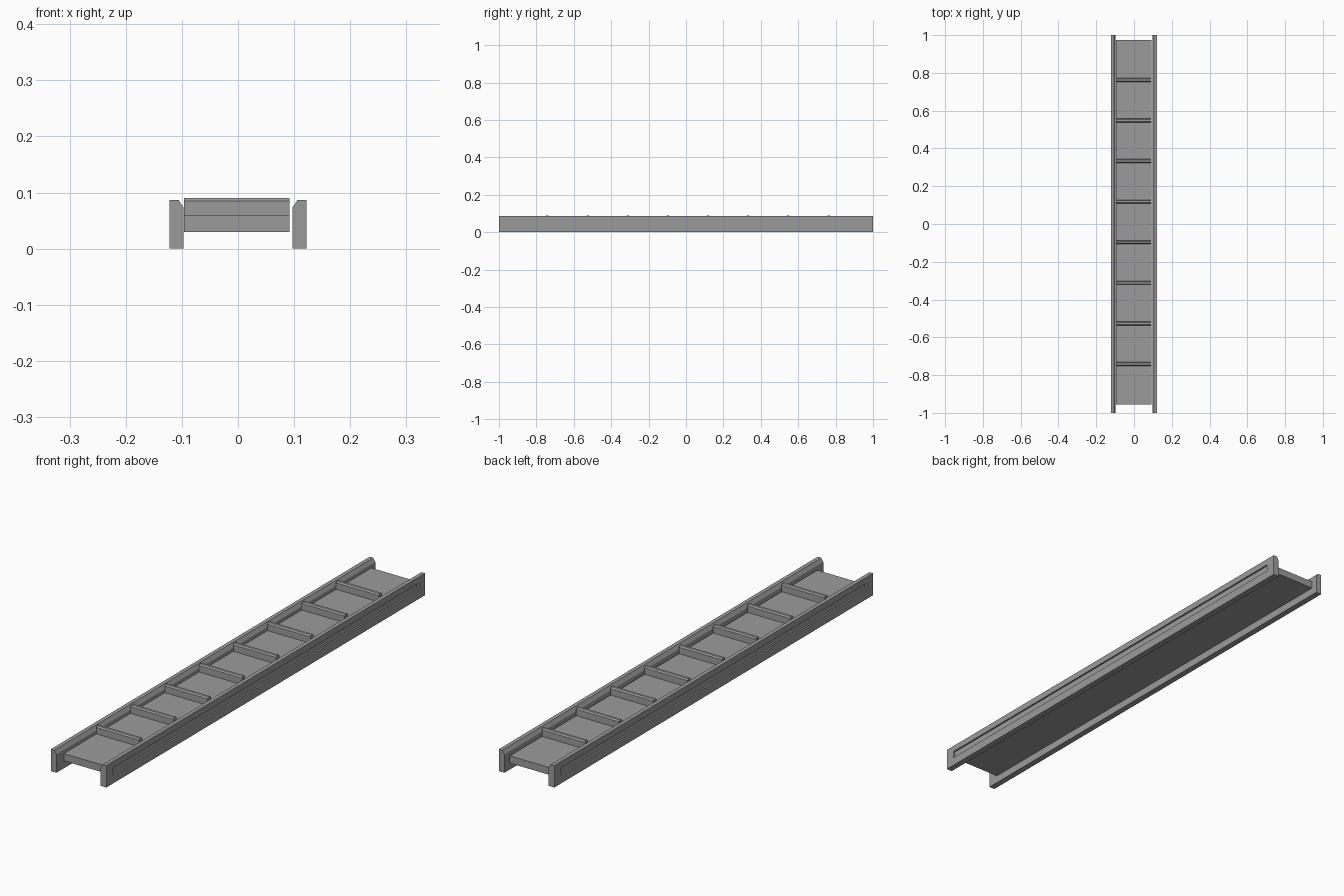
import bpy
import bmesh

cube = bpy.data.objects.get("Cube")
if cube:
    bpy.data.objects.remove(cube, do_unlink=True)

# One plain grey finish for every part
GREY = (0.33, 0.33, 0.33, 1.0)
metal = bpy.data.materials.new("grey metal")
metal.use_nodes = True
metal.diffuse_color = GREY
metal.node_tree.nodes["Principled BSDF"].inputs["Base Color"].default_value = GREY


def prism(points, offset):
    """Sweep a closed outline along a vector."""
    bm = bmesh.new()
    face = bm.faces.new([bm.verts.new(p) for p in points])
    swept = bmesh.ops.extrude_face_region(bm, geom=[face], use_keep_orig=True)
    verts = [g for g in swept["geom"] if isinstance(g, bmesh.types.BMVert)]
    bmesh.ops.translate(bm, verts=verts, vec=offset)
    bmesh.ops.recalc_face_normals(bm, faces=bm.faces[:])
    return bm


def finish(bm, name):
    bmesh.ops.recalc_face_normals(bm, faces=bm.faces[:])
    mesh = bpy.data.meshes.new(name)
    bm.to_mesh(mesh)
    bm.free()
    mesh.materials.append(metal)
    obj = bpy.data.objects.new(name, mesh)
    bpy.context.collection.objects.link(obj)
    return obj


# Side rails: inner top edge bevelled, long closed slot on the outer face
OUTER, INNER, RAIL_TOP = 0.122, 0.097, 0.087
SLOT_LOW, SLOT_HIGH, SLOT_END, SLOT_DEPTH = 0.034, 0.062, 0.96, 0.007


def rail(side, name):
    outline = [(OUTER, 0), (OUTER, RAIL_TOP), (0.106, RAIL_TOP), (INNER, 0.073), (INNER, 0)]
    bm = prism([(side * x, -1, z) for x, z in outline], (0, 2, 0))
    outside = [f for f in bm.faces if f.normal.x * side > 0.99]
    cuts = [((0, 0, SLOT_LOW), (0, 0, 1)), ((0, 0, SLOT_HIGH), (0, 0, 1)),
            ((0, -SLOT_END, 0), (0, 1, 0)), ((0, SLOT_END, 0), (0, 1, 0))]
    for co, normal in cuts:
        outside = [f for f in bm.faces if f.normal.x * side > 0.99]
        geom = set(outside)
        for f in outside:
            geom.update(f.edges)
            geom.update(f.verts)
        bmesh.ops.bisect_plane(bm, geom=list(geom), plane_co=co, plane_no=normal)
        bm.normal_update()
    slot = []
    for f in bm.faces:
        c = f.calc_center_median()
        if f.normal.x * side > 0.99 and SLOT_LOW < c.z < SLOT_HIGH and abs(c.y) < SLOT_END:
            slot.append(f)
    floor = bmesh.ops.extrude_discrete_faces(bm, faces=slot)["faces"]
    verts = list({v for f in floor for v in f.verts})
    bmesh.ops.translate(bm, verts=verts, vec=(-side * SLOT_DEPTH, 0, 0))
    finish(bm, name)


rail(1, "left_rail")
rail(-1, "right_rail")

# Belt bed between the rails
X0, X1, BED_LOW, BED_TOP = -0.0965, 0.092, 0.03, 0.059
Y0, Y1 = -0.955, 0.975
bed = prism([(X0, Y0, BED_LOW), (X0, Y1, BED_LOW), (X0, Y1, BED_TOP), (X0, Y0, BED_TOP)],
            (X1 - X0, 0, 0))
finish(bed, "belt_bed")

# Cross cleats with bevelled top edges, evenly spaced along the belt
HALF, BEVEL, CLEAT_TOP = 0.01, 0.005, 0.09
COUNT, FIRST, STEP = 8, -0.741, 0.2148
for i in range(COUNT):
    y = FIRST + i * STEP
    shoulder = CLEAT_TOP - BEVEL
    outline = [(-HALF, BED_TOP), (-HALF, shoulder), (BEVEL - HALF, CLEAT_TOP),
               (HALF - BEVEL, CLEAT_TOP), (HALF, shoulder), (HALF, BED_TOP)]
    bm = prism([(X0, y + dy, z) for dy, z in outline], (X1 - X0, 0, 0))
    finish(bm, f"cleat_{i + 1}")
